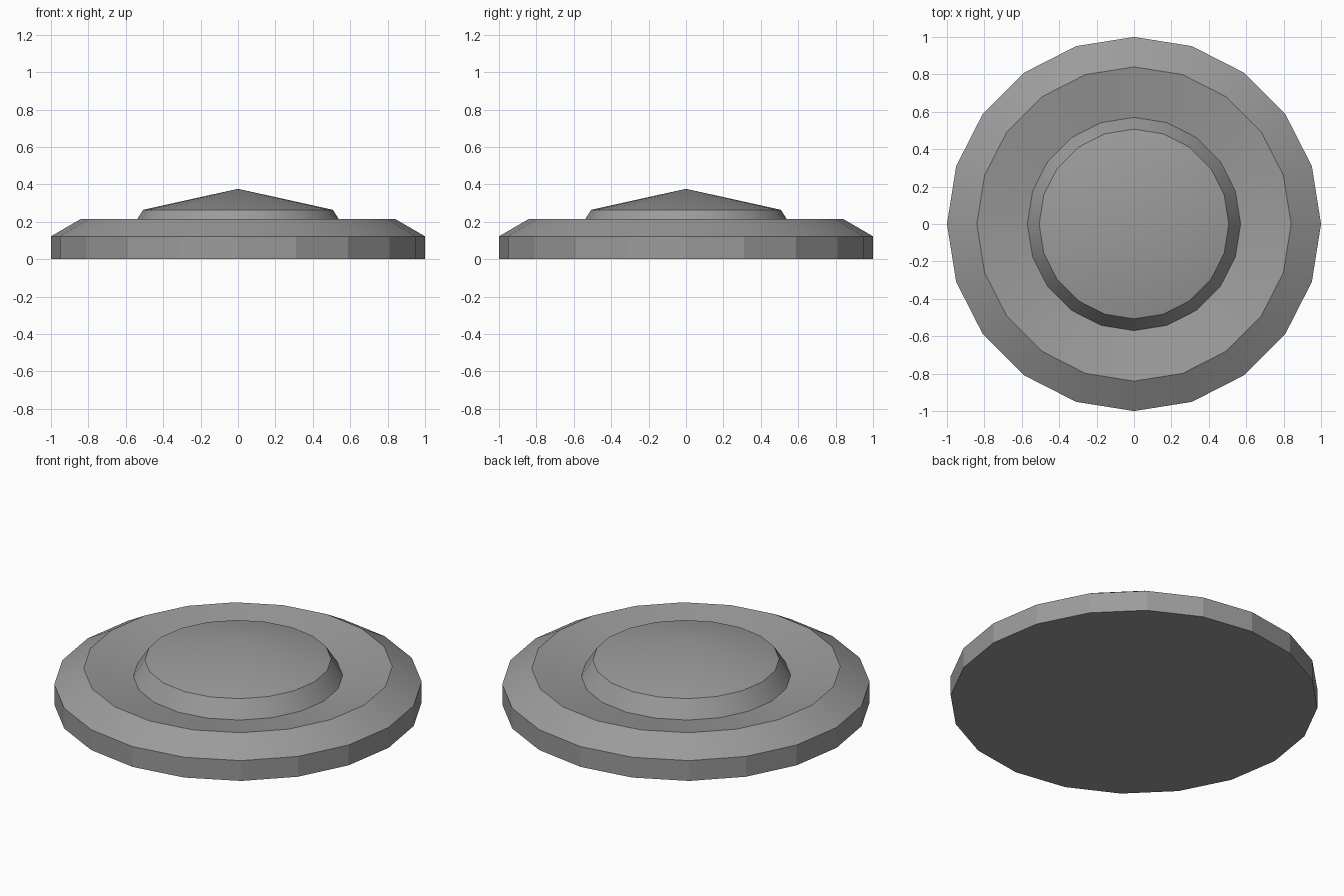
import bpy, bmesh, math

if "Cube" in bpy.data.objects:
    bpy.data.objects.remove(bpy.data.objects["Cube"])

SIDES = 20
# Profile from bottom rim up to the dome lip: (radius, height)
PROFILE = [(1.0, 0.0), (1.0, 0.122), (0.84, 0.215), (0.57, 0.165), (0.507, 0.264)]
APEX = 0.376

bm = bmesh.new()
rings = []
for r, z in PROFILE:
    rings.append([bm.verts.new((r * math.cos(2 * math.pi * i / SIDES),
                                r * math.sin(2 * math.pi * i / SIDES), z))
                  for i in range(SIDES)])

# Flat underside
bm.faces.new(list(reversed(rings[0])))

# Rim wall (flat), bevel, sunken trough and dome side (smooth around)
for k in range(len(rings) - 1):
    lo, hi = rings[k], rings[k + 1]
    for i in range(SIDES):
        j = (i + 1) % SIDES
        f = bm.faces.new((lo[i], lo[j], hi[j], hi[i]))
        f.smooth = k > 0

# Shallow cone cap
tip = bm.verts.new((0, 0, APEX))
for i in range(SIDES):
    f = bm.faces.new((rings[-1][i], rings[-1][(i + 1) % SIDES], tip))
    f.smooth = True

# Crisp creases along every ring
for ring in rings:
    for i in range(SIDES):
        e = bm.edges.get((ring[i], ring[(i + 1) % SIDES]))
        e.smooth = False

mesh = bpy.data.meshes.new("domed_disc")
bm.to_mesh(mesh)
bm.free()

# Dark grey material
mat = bpy.data.materials.new("dark_grey")
mat.diffuse_color = (0.33, 0.33, 0.33, 1)
mat.use_nodes = True
mat.node_tree.nodes["Principled BSDF"].inputs["Base Color"].default_value = mat.diffuse_color
mesh.materials.append(mat)

disc = bpy.data.objects.new("domed_disc", mesh)
bpy.context.collection.objects.link(disc)
